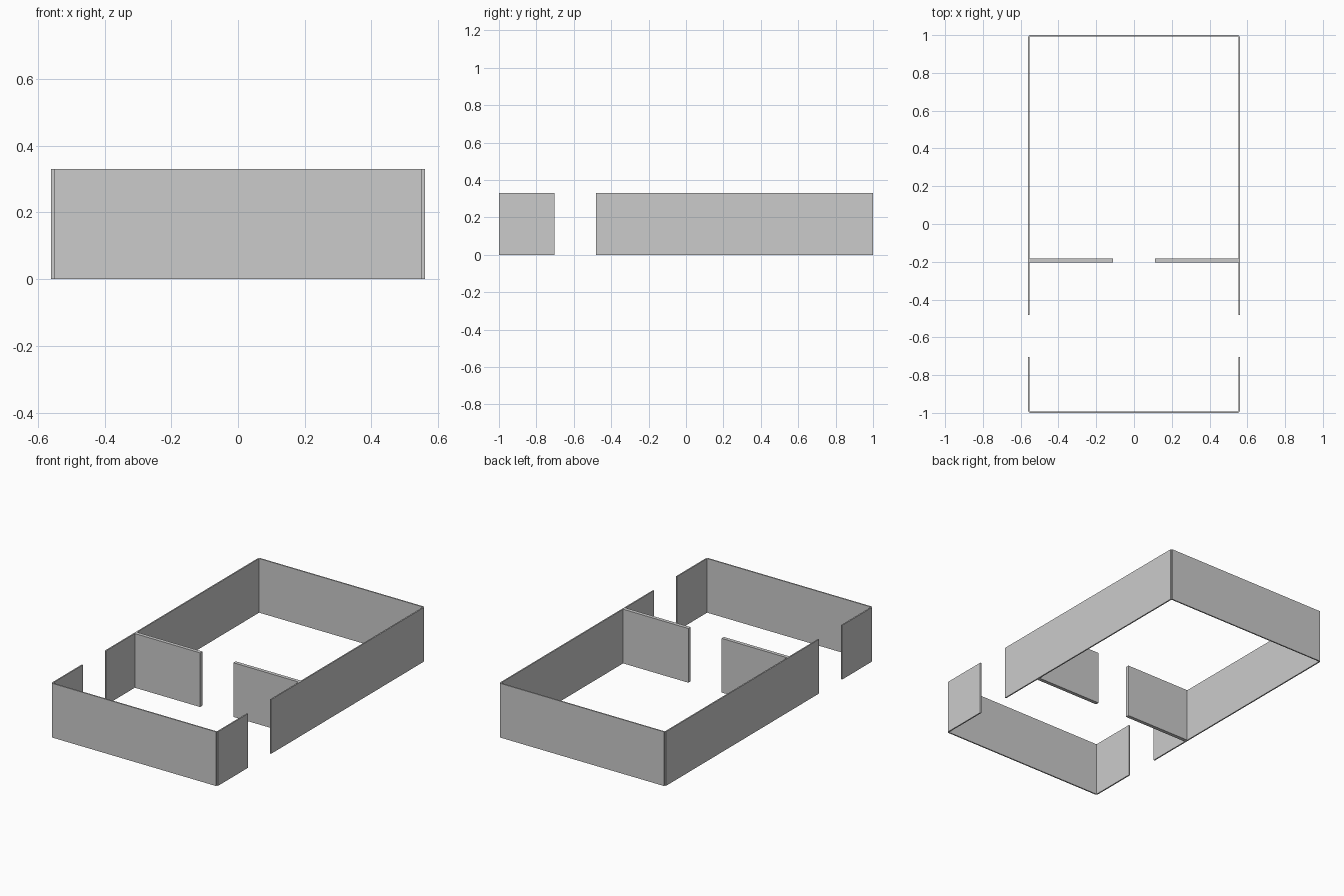
import bpy

if "Cube" in bpy.data.objects:
    bpy.data.objects.remove(bpy.data.objects["Cube"])

HEIGHT = 0.33


def wall(name, x0, x1, y0, y1):
    """Box wall standing on the floor between the given x and y limits."""
    bpy.ops.mesh.primitive_cube_add(size=1, location=((x0 + x1) / 2, (y0 + y1) / 2, HEIGHT / 2))
    obj = bpy.context.object
    obj.name = name
    obj.scale = (x1 - x0, y1 - y0, HEIGHT)
    bpy.ops.object.transform_apply(location=False, rotation=False, scale=True)
    return obj


def wall_pair(name, x0, x1, y0, y1):
    """Matching walls on the right and left sides."""
    wall("right_" + name, x0, x1, y0, y1)
    wall("left_" + name, -x1, -x0, y0, y1)


# End walls, meeting the side walls edge to edge at notched corners
wall("front_wall", -0.552, 0.552, -1.0, -0.992)
wall("back_wall", -0.552, 0.552, 0.992, 1.0)

# Side walls, split by a doorway
wall_pair("front_side_wall", 0.552, 0.56, -0.992, -0.704)
wall_pair("rear_side_wall", 0.552, 0.56, -0.482, 0.992)

# Thicker inner partition with a central doorway
wall_pair("partition", 0.112, 0.552, -0.205, -0.183)
